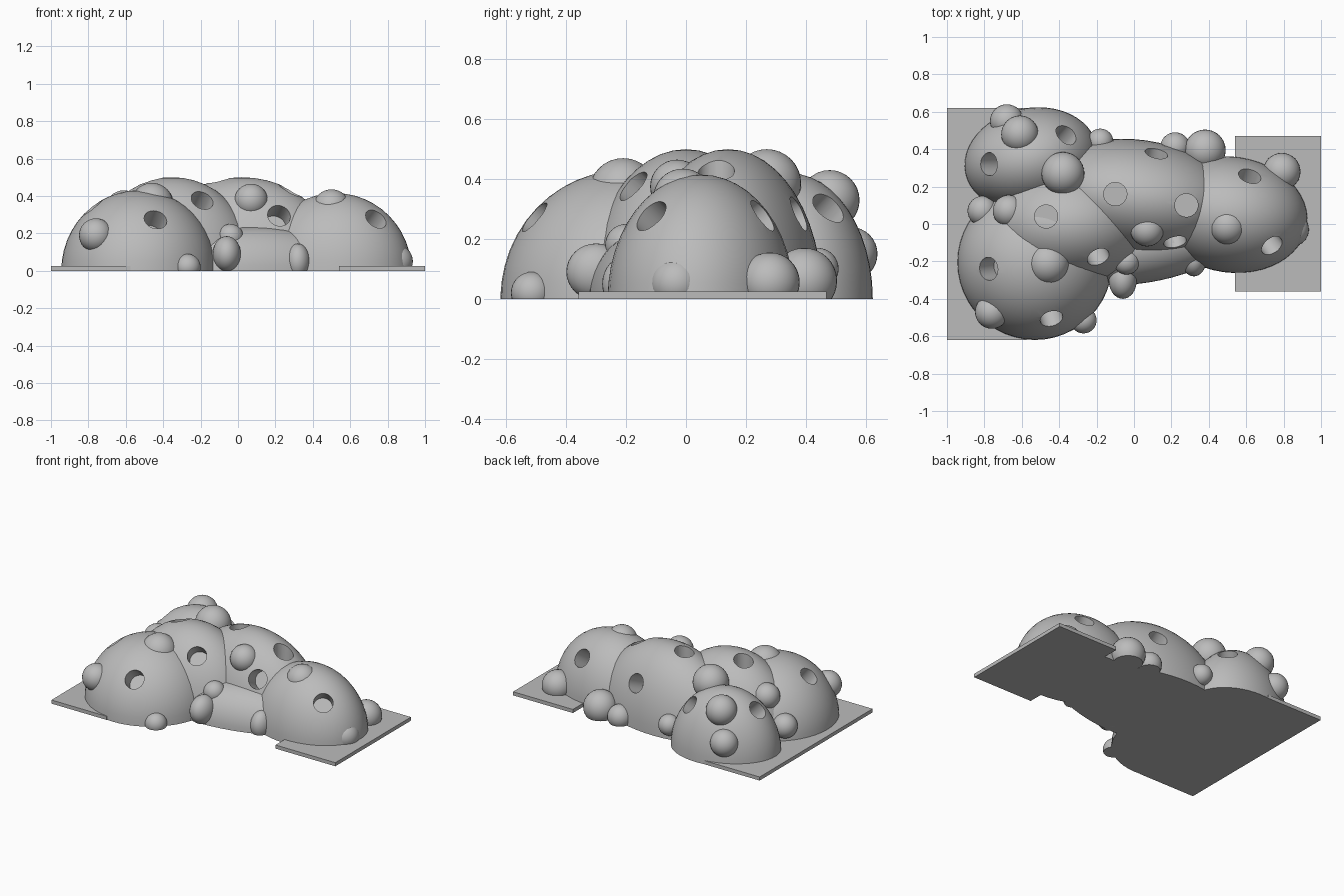
import bpy, bmesh, math
from mathutils import Vector, Matrix

cube = bpy.data.objects.get("Cube")
if cube:
    bpy.data.objects.remove(cube, do_unlink=True)

GREY = (0.5, 0.5, 0.5, 1)
stone = bpy.data.materials.new("plain grey")
stone.use_nodes = True
stone.diffuse_color = GREY
stone.node_tree.nodes["Principled BSDF"].inputs["Base Color"].default_value = GREY


def make_object(name, bm):
    mesh = bpy.data.meshes.new(name)
    bm.to_mesh(mesh)
    bm.free()
    mesh.materials.append(stone)
    obj = bpy.data.objects.new(name, mesh)
    bpy.context.collection.objects.link(obj)
    return obj


def smooth(obj):
    bpy.ops.object.select_all(action='DESELECT')
    obj.select_set(True)
    bpy.context.view_layer.objects.active = obj
    bpy.ops.object.shade_smooth_by_angle(angle=math.radians(35))


def ellipsoid(name, centre, radii, turn=0, segments=32):
    """Rounded mass, trimmed flat where it meets the ground."""
    bm = bmesh.new()
    bmesh.ops.create_uvsphere(bm, u_segments=segments, v_segments=segments // 2, radius=1)
    place = (Matrix.Translation(centre) @ Matrix.Rotation(math.radians(turn), 4, 'Z')
             @ Matrix.Diagonal((*radii, 1)))
    bm.transform(place)
    bmesh.ops.bisect_plane(bm, geom=bm.verts[:] + bm.edges[:] + bm.faces[:], dist=0.0001,
                           plane_co=(0, 0, 0), plane_no=(0, 0, 1), clear_inner=True)
    bmesh.ops.holes_fill(bm, edges=[e for e in bm.edges if e.is_boundary], sides=0)
    bmesh.ops.recalc_face_normals(bm, faces=bm.faces)
    return make_object(name, bm)


def plate(name, x0, x1, y0, y1, height=0.025):
    bm = bmesh.new()
    bmesh.ops.create_cube(bm, size=1)
    bm.transform(Matrix.Translation(((x0 + x1) / 2, (y0 + y1) / 2, height / 2))
                 @ Matrix.Diagonal((x1 - x0, y1 - y0, height, 1)))
    return make_object(name, bm)


# Main lobes: centre x, centre y, radii, turn about z
LOBES = {
    "front_right_lobe": (-0.53, -0.205, (0.415, 0.415, 0.43), 0),
    "back_right_lobe": (-0.55, 0.345, (0.36, 0.275, 0.42), 12),
    "middle_lobe": (-0.35, 0.0, (0.45, 0.33, 0.5), 0),
    "centre_lobe": (0.02, 0.14, (0.53, 0.31, 0.5), -8),
    "left_lobe": (0.52, 0.05, (0.41, 0.31, 0.415), -8),
    "low_bridge": (0.1, -0.1, (0.5, 0.205, 0.235), 12),
}

# Crater mouths on each lobe: x, y, and whether the hole is drilled straight down
CRATERS = {
    "front_right_lobe": [(-0.44, -0.51, 0), (-0.78, -0.24, 0)],
    "back_right_lobe": [(-0.78, 0.32, 0), (-0.36, 0.48, 0)],
    "middle_lobe": [(-0.47, 0.04, 1), (-0.19, -0.18, 0)],
    "centre_lobe": [(0.12, 0.38, 0), (-0.1, 0.16, 1), (0.28, 0.1, 1), (0.22, -0.1, 0)],
    "left_lobe": [(0.62, 0.26, 0), (0.74, -0.12, 0)],
}

# Round crater cutters, set along the surface normal
bm = bmesh.new()
for lobe, mouths in CRATERS.items():
    cx, cy, radii, turn = LOBES[lobe]
    spin = Matrix.Rotation(math.radians(turn), 3, 'Z')
    for x, y, upright in mouths:
        p = spin.inverted() @ Vector((x - cx, y - cy, 0))
        p.z = radii[2] * math.sqrt(max(0.05, 1 - (p.x / radii[0]) ** 2 - (p.y / radii[1]) ** 2))
        normal = spin @ Vector([p[i] / radii[i] ** 2 for i in range(3)]).normalized()
        if upright:
            normal = Vector((0, 0, 1))
        aim = normal.to_track_quat('Z', 'Y').to_matrix().to_4x4()
        bmesh.ops.create_cone(bm, cap_ends=True, segments=32, radius1=0.062, radius2=0.062,
                              depth=0.26, matrix=Matrix.Translation((x, y, p.z)) @ aim)
cutter = make_object("crater_cutter", bm)
cutter.hide_render = True

for name, (x, y, radii, turn) in LOBES.items():
    lobe = ellipsoid(name, (x, y, 0), radii, turn, 48)
    cut = lobe.modifiers.new("craters", 'BOOLEAN')
    cut.operation = 'DIFFERENCE'
    cut.solver = 'EXACT'
    cut.use_self = True
    cut.object = cutter
    bpy.ops.object.select_all(action='DESELECT')
    lobe.select_set(True)
    bpy.context.view_layer.objects.active = lobe
    bpy.ops.object.modifier_apply(modifier=cut.name)
    smooth(lobe)
bpy.data.objects.remove(cutter, do_unlink=True)

# Small knobs: centre and radii
BUMPS = {
    "crown_knob": (-0.38, 0.27, 0.385, 0.115),
    "valley_knob": (-0.67, 0.07, 0.29, 0.085),
    "side_knob": (-0.81, 0.07, 0.12, 0.08),
    "back_upper_knob": (-0.61, 0.48, 0.33, 0.1),
    "back_lower_knob": (-0.68, 0.55, 0.15, 0.09),
    "back_gap_knob": (-0.18, 0.44, 0.1, 0.07),
    "back_small_knob": (0.22, 0.41, 0.04, 0.08),
    "back_large_knob": (0.38, 0.395, 0.06, 0.11),
    "left_back_knob": (0.79, 0.28, 0.055, 0.1),
    "left_end_knob": (0.845, -0.03, 0.05, 0.09),
    "left_top_knob": (0.5, -0.01, 0.335, 0.1),
    "front_low_knob": (-0.27, -0.515, 0.02, 0.07),
    "right_corner_knob": (-0.76, -0.47, 0.19, 0.09),
    "right_top_knob": (-0.46, -0.21, 0.355, 0.115),
    "centre_front_knob": (0.07, -0.03, 0.375, 0.09),
    "bridge_top_knob": (-0.04, -0.2, 0.18, 0.07),
}
for name, (x, y, z, r) in BUMPS.items():
    smooth(ellipsoid(name, (x, y, z), (r, r, r)))
smooth(ellipsoid("bridge_right_knob", (-0.06, -0.3, 0.09), (0.075, 0.1, 0.095)))
smooth(ellipsoid("bridge_left_knob", (0.32, -0.195, 0.05), (0.066, 0.085, 0.095)))

# Flat base plates at both ends
plate("right_base_plate", -1, -0.575, -0.62, 0.62)
plate("left_base_plate", 0.54, 1, -0.36, 0.47)
